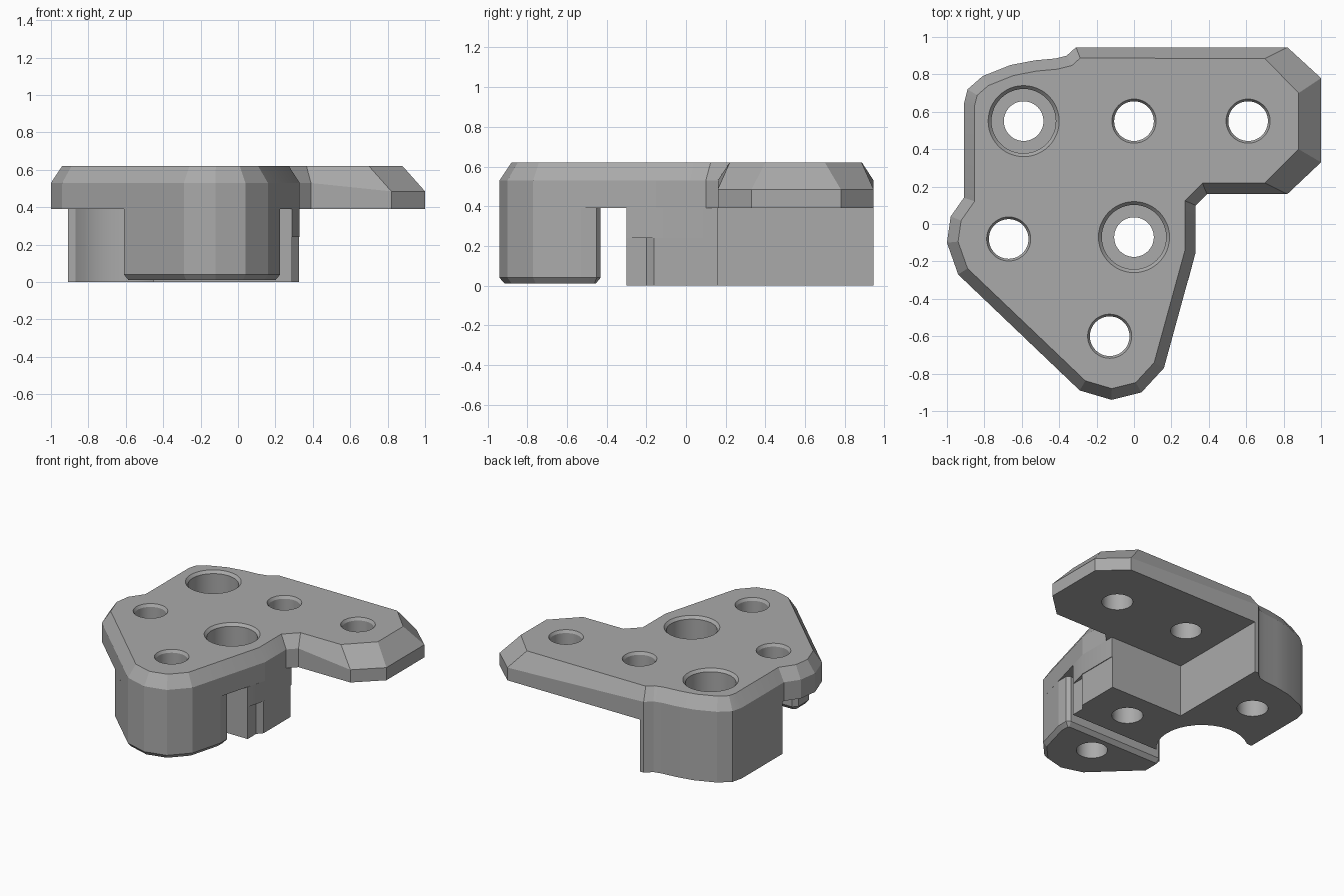
import bpy, bmesh, math
from mathutils import Vector

cube = bpy.data.objects.get("Cube")
if cube:
    bpy.data.objects.remove(cube, do_unlink=True)

grey = bpy.data.materials.new("plain_grey")
grey.use_nodes = True
COLOUR = (0.4, 0.4, 0.4, 1)
grey.diffuse_color = COLOUR
grey.node_tree.nodes["Principled BSDF"].inputs["Base Color"].default_value = COLOUR


def inset(points, amount):
    """Move a counter-clockwise outline inwards with mitred corners."""
    result = []
    for i, p in enumerate(points):
        a, b, c = Vector(points[i - 1]), Vector(p), Vector(points[(i + 1) % len(points)])
        d, e = (b - a).normalized(), (c - b).normalized()
        n, m = Vector((-d.y, d.x)), Vector((-e.y, e.x))
        result.append(tuple(b + (n + m) * amount / (1 + n.dot(m))))
    return result


def loft(name, rings):
    """Skin a stack of matching rings of 3D points and cap both ends."""
    bm = bmesh.new()
    loops = [[bm.verts.new(p) for p in ring] for ring in rings]
    count = len(loops[0])
    for low, high in zip(loops, loops[1:]):
        for i in range(count):
            j = (i + 1) % count
            bm.faces.new((low[i], low[j], high[j], high[i]))
    bm.faces.new(loops[0][::-1])
    bm.faces.new(loops[-1])
    bmesh.ops.recalc_face_normals(bm, faces=bm.faces)
    mesh = bpy.data.meshes.new(name)
    bm.to_mesh(mesh)
    bm.free()
    mesh.materials.append(grey)
    obj = bpy.data.objects.new(name, mesh)
    bpy.context.collection.objects.link(obj)
    return obj


def level(points, z):
    return [(x, y, z) for x, y in points]


def circle(centre, radius, z, sides=48):
    return [(centre[0] + radius * math.cos(math.tau * i / sides),
             centre[1] + radius * math.sin(math.tau * i / sides), z) for i in range(sides)]


TOP, EDGE, UNDER, STEP = 0.62, 0.53, 0.39, 0.24

# Shared outline pieces, counter-clockwise
nose = [(-0.29, -0.89), (-0.12, -0.94), (0.04, -0.9), (0.16, -0.77)]
waist = [(0.33, -0.15), (0.33, 0.1), (0.39, 0.16)]
arm_end = [(0.82, 0.16), (1, 0.33), (1, 0.78), (0.82, 0.945)]
back_curve = [(-0.31, 0.945), (-0.36, 0.9), (-0.42, 0.885), (-0.53, 0.875), (-0.66, 0.85),
              (-0.81, 0.79), (-0.89, 0.72), (-0.91, 0.64)]
left_side = [(-0.91, 0.14), (-0.98, 0.04), (-1, -0.1), (-0.94, -0.27)]
outline = nose + waist + arm_end + back_curve + left_side

# Plate with bevelled rim and steeper bevels at the end of the arm
top_ring = inset(outline, 0.058)
first = len(nose + waist)
top_ring[first:first + 4] = [(0.7, 0.22), (0.88, 0.4), (0.88, 0.7), (0.7, 0.885)]
mid_ring = level(outline, EDGE)
for i in range(first, first + 4):
    mid_ring[i] = (*outline[i], 0.485)
plate = loft("top_plate", [level(outline, UNDER), mid_ring, level(top_ring, TOP)])

# Block under the plate, scooped around the left bolt
scoop = []
for i in range(17):
    a = math.radians(130 - 175 * i / 16)
    scoop.append((-0.67 + 0.31 * math.cos(a), -0.08 + 0.31 * math.sin(a)))
body = [(-0.28, 0.16), (-0.28, 0.945)] + back_curve + [(-0.91, 0.157)] + scoop
upper = body + [(0.29, -0.3), (0.33, -0.15), (0.33, 0.16)]
lower = body + [(0.29, -0.3), (0.29, -0.2), (0.325, -0.16), (0.325, 0.16)]
upper_block = loft("upper_block", [level(upper, STEP), level(upper, UNDER)])
lower_block = loft("lower_block", [level(lower, 0), level(lower, STEP)])

# Front foot with bevelled sole
foot_line = [(-0.61, -0.585)] + nose + [(0.225, -0.53), (0.225, -0.45), (0.2, -0.43),
                                        (-0.58, -0.43), (-0.61, -0.46)]
foot = loft("front_foot", [level(inset(foot_line, 0.025), 0.01),
                           level(foot_line, 0.04), level(foot_line, UNDER)])

# Bolt holes: plain ones and counterbored ones, all with a lead-in bevel
parts = [plate, upper_block, lower_block, foot]
plain = [(0, 0.55), (0.61, 0.55), (-0.67, -0.08), (-0.13, -0.6)]
bored = [(-0.59, 0.55), (0, -0.07)]
cutters = []
for c in plain:
    cutters.append(loft("bolt_cutter", [
        circle(c, 0.106, -0.1), circle(c, 0.106, TOP - 0.02),
        circle(c, 0.118, TOP), circle(c, 0.118, TOP + 0.1)]))
for c in bored:
    cutters.append(loft("counterbore_cutter", [
        circle(c, 0.106, -0.1), circle(c, 0.106, 0.25), circle(c, 0.172, 0.25),
        circle(c, 0.172, TOP - 0.02), circle(c, 0.19, TOP), circle(c, 0.19, TOP + 0.1)]))

for part in parts:
    bpy.ops.object.select_all(action="DESELECT")
    part.select_set(True)
    bpy.context.view_layer.objects.active = part
    for cutter in cutters:
        cutter.hide_render = True
        mod = part.modifiers.new("bolt_hole", "BOOLEAN")
        mod.operation, mod.solver, mod.object = "DIFFERENCE", "EXACT", cutter
        bpy.ops.object.modifier_apply(modifier=mod.name)
    bpy.ops.object.shade_smooth_by_angle(angle=math.radians(15))

for cutter in cutters:
    bpy.data.objects.remove(cutter, do_unlink=True)
